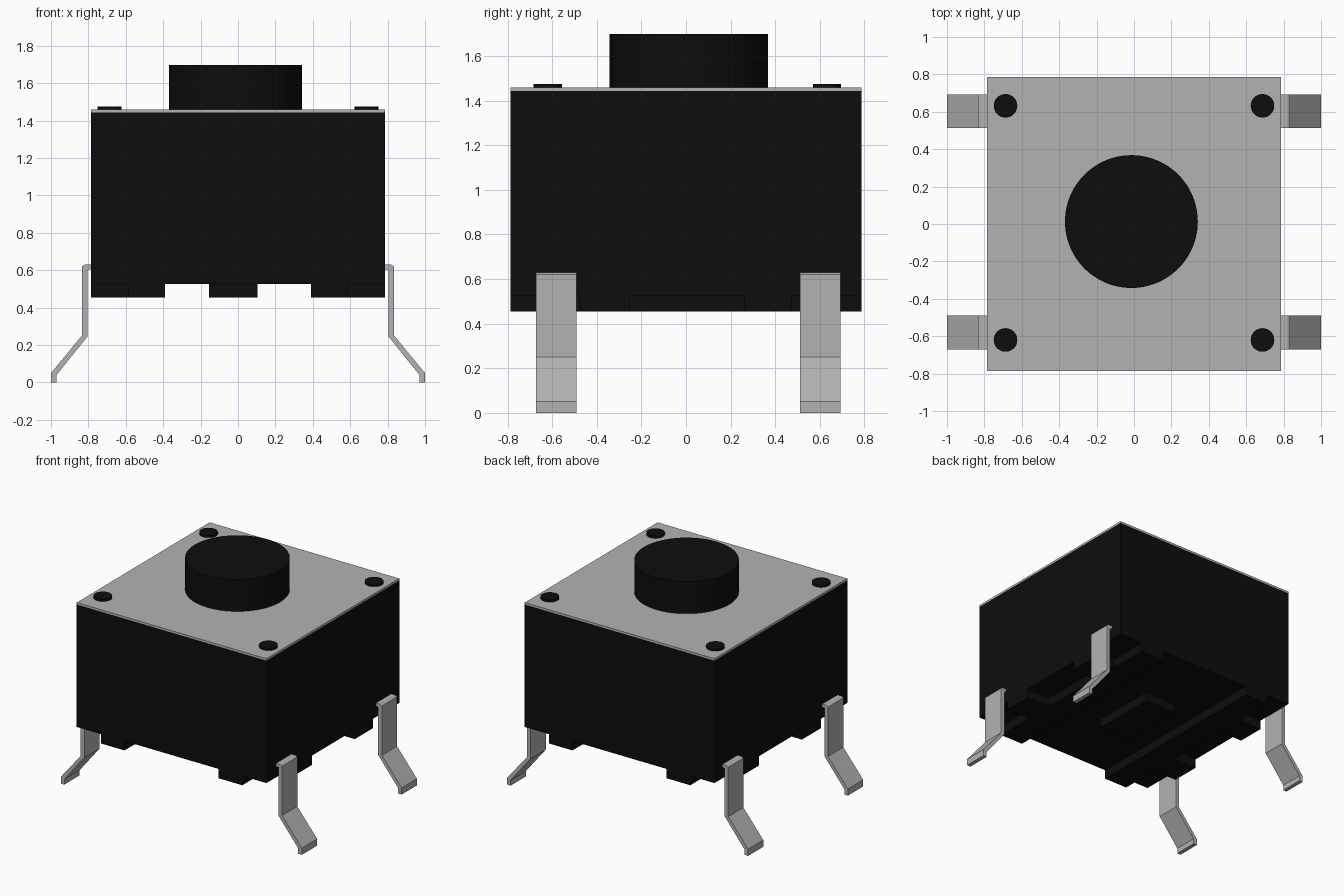
import bpy, bmesh

if "Cube" in bpy.data.objects:
    bpy.data.objects.remove(bpy.data.objects["Cube"])

black = bpy.data.materials.new("black_plastic")
black.diffuse_color = (0.004, 0.004, 0.004, 1)
black.use_nodes = True
black.node_tree.nodes["Principled BSDF"].inputs["Base Color"].default_value = black.diffuse_color
metal = bpy.data.materials.new("metal")
metal.diffuse_color = (0.45, 0.45, 0.45, 1)
metal.use_nodes = True
metal.node_tree.nodes["Principled BSDF"].inputs["Base Color"].default_value = metal.diffuse_color


def box(name, x0, x1, y0, y1, z0, z1, mat):
    bpy.ops.mesh.primitive_cube_add(size=1, location=((x0 + x1) / 2, (y0 + y1) / 2, (z0 + z1) / 2))
    o = bpy.context.object
    o.name = name
    o.scale = (x1 - x0, y1 - y0, z1 - z0)
    bpy.ops.object.transform_apply(location=False, rotation=False, scale=True)
    o.data.materials.append(mat)
    return o


def cylinder(name, x, y, r, z0, z1, sides):
    bpy.ops.mesh.primitive_cylinder_add(vertices=sides, radius=r, depth=z1 - z0,
                                        location=(x, y, (z0 + z1) / 2))
    o = bpy.context.object
    o.name = name
    o.data.materials.append(black)
    bpy.ops.object.shade_smooth_by_angle()


def leg(name, side, y0, y1):
    # bent strip: short top tab, vertical run, splayed shin, small foot
    pts = [(0.77, 0.63), (0.82, 0.63), (0.835, 0.62), (0.835, 0.25), (1.0, 0.05), (1.0, 0),
           (0.97, 0), (0.97, 0.04), (0.805, 0.245), (0.805, 0.605), (0.77, 0.605)]
    bm = bmesh.new()
    face = bm.faces.new([bm.verts.new((side * x, y0, z)) for x, z in pts])
    ext = bmesh.ops.extrude_face_region(bm, geom=[face])
    moved = [v for v in ext["geom"] if isinstance(v, bmesh.types.BMVert)]
    bmesh.ops.translate(bm, verts=moved, vec=(0, y1 - y0, 0))
    bmesh.ops.recalc_face_normals(bm, faces=bm.faces)
    me = bpy.data.meshes.new(name)
    bm.to_mesh(me)
    bm.free()
    me.materials.append(metal)
    bpy.context.collection.objects.link(bpy.data.objects.new(name, me))


# Housing, cover plate and button
W, LOW, BASE = 0.787, 0.455, 0.525
box("housing", -W, W, -W, W, BASE, 1.443, black)
box("cover_plate", -W, W, -W, W, 1.443, 1.458, metal)
cylinder("button", -0.014, 0.013, 0.355, 1.45, 1.698, 96)

# Underside centre block
box("centre_block", -0.155, 0.105, -0.25, 0.26, LOW, BASE, black)

for side, sname in ((-1, "left"), (1, "right")):
    # Underside rails running front to back
    a, b = sorted((side * 0.39, side * 0.587))
    box(f"{sname}_rail", a, b, -W, W, LOW, BASE, black)
    for y0, y1, yname in ((-0.475, -0.25, "front"), (0.26, 0.475, "back")):
        # Side feet joining the rail to the outer wall
        a, b = sorted((side * 0.587, side * W))
        box(f"{sname}_{yname}_foot", a, b, y0, y1, LOW, BASE, black)
    # Metal legs
    leg(f"{sname}_front_leg", side, -0.672, -0.49)
    leg(f"{sname}_back_leg", side, 0.512, 0.692)
    # Rivets on the cover
    for y, yname in ((-0.62, "front"), (0.632, "back")):
        cylinder(f"{sname}_{yname}_rivet", side * 0.687, y, 0.063, 1.45, 1.474, 48)
